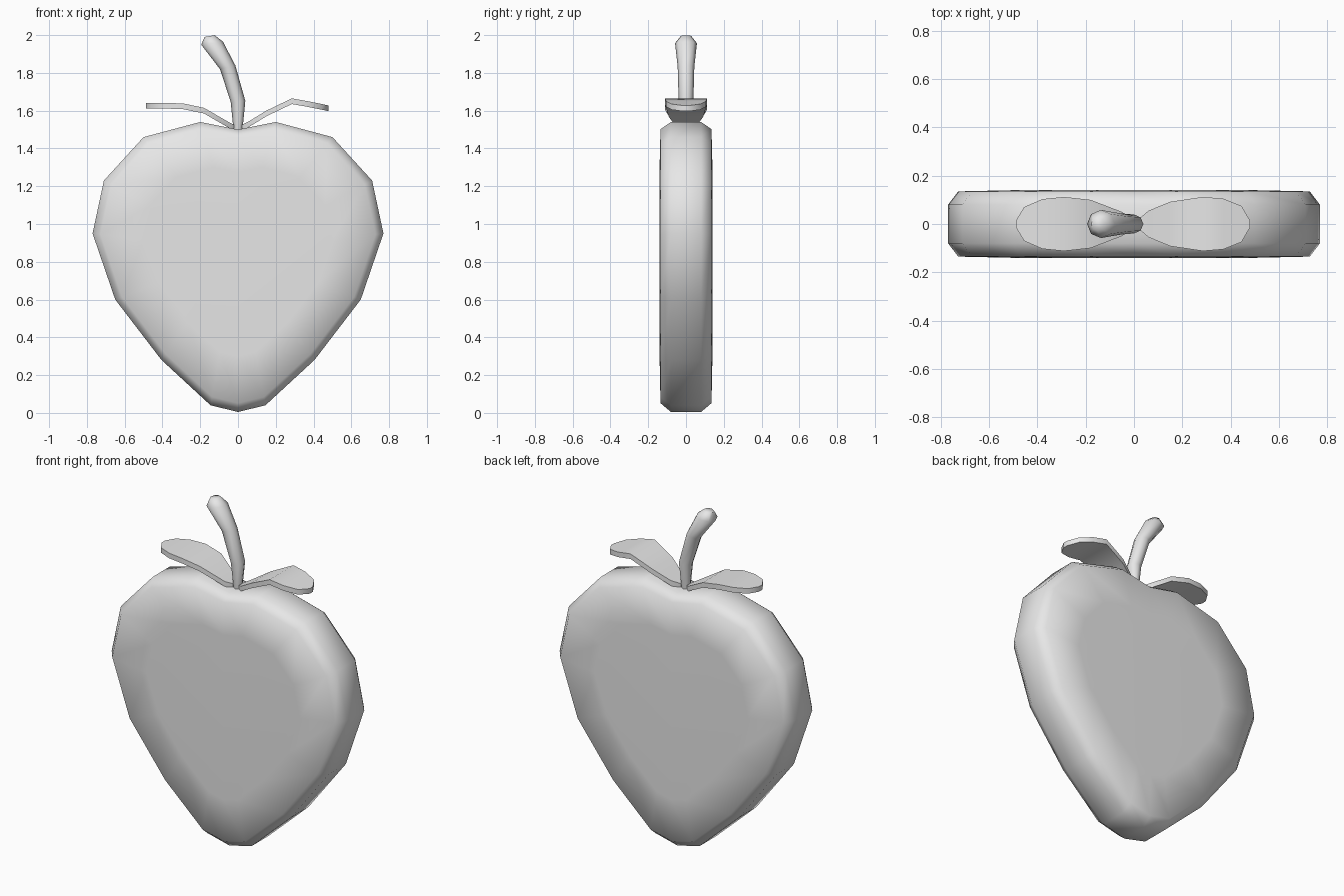
import bpy
import bmesh
import math
from mathutils import Vector

cube = bpy.data.objects.get("Cube")
if cube:
    bpy.data.objects.remove(cube, do_unlink=True)

grey = bpy.data.materials.new("light_grey")
grey.use_nodes = True
colour = (0.8, 0.8, 0.8, 1)
grey.diffuse_color = colour
grey.node_tree.nodes["Principled BSDF"].inputs["Base Color"].default_value = colour


def loft(name, rings, angle):
    """Skin matching rings of points and close both ends."""
    bm = bmesh.new()
    loops = [[bm.verts.new(p) for p in ring] for ring in rings]
    n = len(loops[0])
    for a, b in zip(loops, loops[1:]):
        for i in range(n):
            j = (i + 1) % n
            bm.faces.new((a[i], a[j], b[j], b[i]))
    bm.faces.new(loops[0])
    bm.faces.new(loops[-1])
    bmesh.ops.recalc_face_normals(bm, faces=bm.faces)
    mesh = bpy.data.meshes.new(name)
    bm.to_mesh(mesh)
    bm.free()
    mesh.materials.append(grey)
    obj = bpy.data.objects.new(name, mesh)
    bpy.context.collection.objects.link(obj)
    bpy.ops.object.select_all(action="DESELECT")
    obj.select_set(True)
    bpy.context.view_layer.objects.active = obj
    bpy.ops.object.shade_smooth_by_angle(angle=math.radians(angle))
    return obj


# Fruit body: a flat heart-like outline with a chamfered, slightly domed face
half = [(0.2, 1.54), (0.5, 1.46), (0.71, 1.23), (0.77, 0.95),
        (0.65, 0.6), (0.405, 0.28), (0.145, 0.04)]
outline = [(0, 1.5)] + half + [(0, 0.005)] + [(-x, z) for x, z in reversed(half)]
MID = 0.85
sections = [(0.65, 0.14), (0.945, 0.135), (1, 0.08)]
sections += [(s, -y) for s, y in reversed(sections)]
loft("fruit_body",
     [[(x * s, y, MID + (z - MID) * s) for x, z in outline] for s, y in sections], 80)

# Stem: tapered tube along a bent path; each step is x, z, radius, tilt
path = [(0, 1.5, 0.024, 0), (0, 1.65, 0.039, -5), (-0.055, 1.83, 0.044, -22),
        (-0.137, 1.957, 0.058, 8), (-0.15, 1.995, 0.028, -15)]
SIDES = 8
stem = []
for x, z, r, tilt in path:
    t = math.radians(tilt)
    across = Vector((math.cos(t), 0, -math.sin(t) if tilt > 0 else math.sin(-t) * 0.6))
    if tilt > 0:
        across.z = math.sin(t)
    stem.append([Vector((x, 0, z)) + across * r * math.cos(a) + Vector((0, r * math.sin(a), 0))
                 for a in (math.tau * i / SIDES for i in range(SIDES))])
loft("stem", stem, 60)


# Leaves: bent blades, each step is distance from centre, half width, top height
def leaf(name, side, steps, thick=0.03):
    rings = [[(side * x, -w, z), (side * x, w, z), (side * x, w, z - thick),
              (side * x, -w, z - thick)] for x, w, z in steps]
    loft(name, rings, 40)


leaf("left_leaf", 1, [(0.02, 0.02, 1.525), (0.06, 0.055, 1.545), (0.15, 0.092, 1.6),
                      (0.285, 0.112, 1.665), (0.37, 0.105, 1.65),
                      (0.445, 0.075, 1.635), (0.48, 0.015, 1.627)])
leaf("right_leaf", -1, [(0.02, 0.02, 1.525), (0.05, 0.05, 1.54), (0.18, 0.1, 1.615),
                        (0.29, 0.112, 1.638), (0.38, 0.103, 1.641),
                        (0.455, 0.07, 1.641), (0.488, 0.015, 1.641)])
